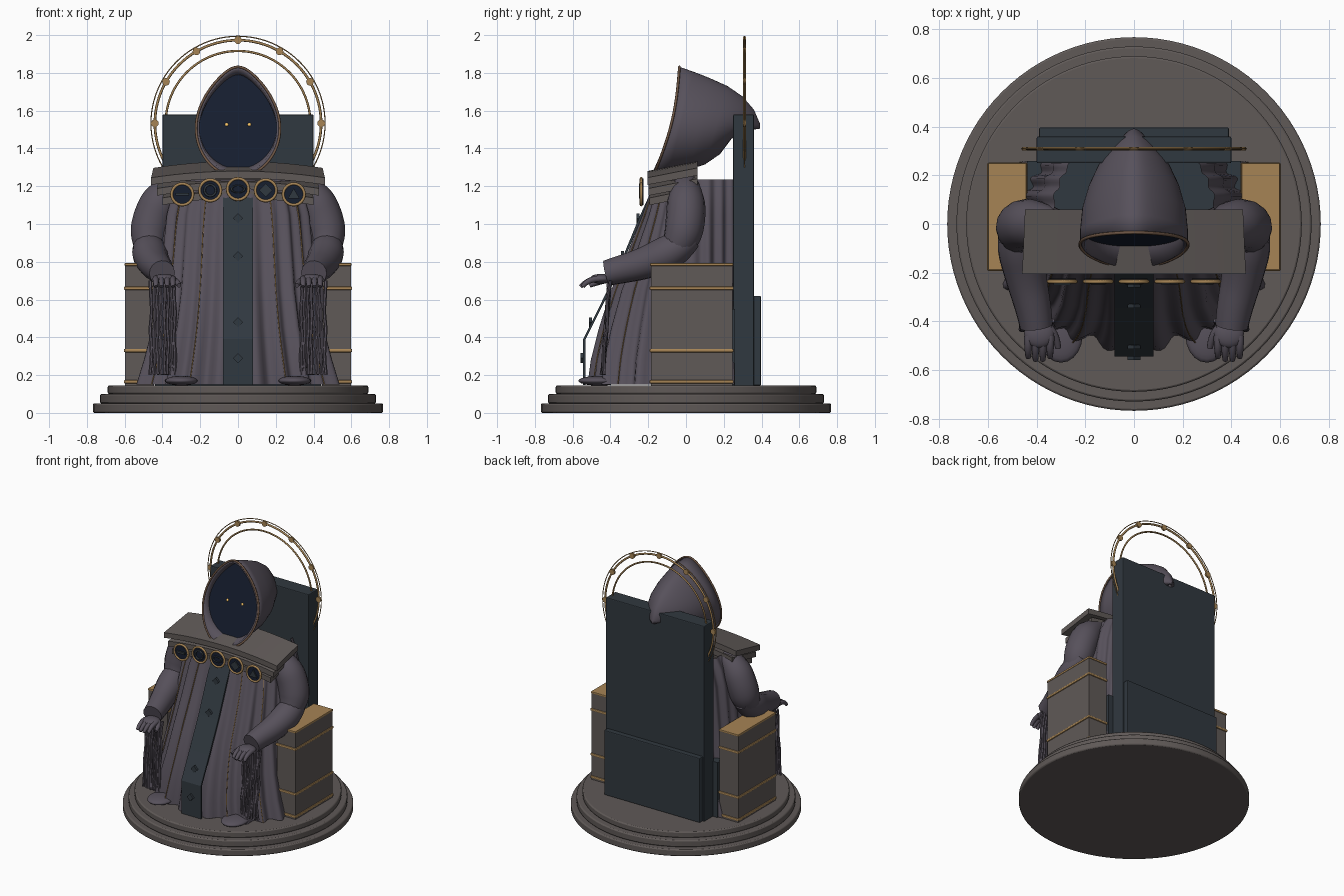
import bpy, bmesh, math
from math import sin, cos, pi, radians
from mathutils import Vector, Matrix

if "Cube" in bpy.data.objects:
    bpy.data.objects.remove(bpy.data.objects["Cube"])


def material(name, rgb):
    m = bpy.data.materials.new(name)
    m.diffuse_color = (*rgb, 1)
    m.use_nodes = True
    m.node_tree.nodes["Principled BSDF"].inputs["Base Color"].default_value = m.diffuse_color
    return m


CLOTH = material("cloth", (.095, .082, .105))
STONE = material("stone", (.115, .10, .095))
SLATE = material("slate", (.03, .04, .05))
GOLD = material("gold", (.38, .23, .09))
VOID = material("void", (.008, .013, .028))
GLOW = material("glow", (1, .6, .15))


def finish(ob, mat, smooth=None, bevel=0):
    if not ob.data.materials:
        ob.data.materials.append(mat)
    bpy.ops.object.select_all(action='DESELECT')
    bpy.context.view_layer.objects.active = ob
    ob.select_set(True)
    if bevel:
        b = ob.modifiers.new("bevel", 'BEVEL')
        b.width, b.segments = bevel, 2
    if smooth:
        bpy.ops.object.shade_smooth_by_angle(angle=radians(smooth))
    return ob


def mesh(name, verts, faces, mat, smooth=None):
    me = bpy.data.meshes.new(name)
    me.from_pydata(verts, [], faces)
    bm = bmesh.new()
    bm.from_mesh(me)
    bmesh.ops.recalc_face_normals(bm, faces=bm.faces)
    bm.to_mesh(me)
    bm.free()
    ob = bpy.data.objects.new(name, me)
    bpy.context.collection.objects.link(ob)
    return finish(ob, mat, smooth)


def loft(name, rings, mat, closed=True, caps=False, smooth=50):
    n = len(rings[0])
    faces = [(r * n + i, r * n + (i + 1) % n, (r + 1) * n + (i + 1) % n, (r + 1) * n + i)
             for r in range(len(rings) - 1) for i in range(n if closed else n - 1)]
    if caps:
        faces += [tuple(range(n)), tuple(range((len(rings) - 1) * n, len(rings) * n))]
    return mesh(name, [v for r in rings for v in r], faces, mat, smooth)


def box(name, x, y, z, mat, bevel=0):
    bpy.ops.mesh.primitive_cube_add(size=1, location=[(a + b) / 2 for a, b in (x, y, z)])
    ob = bpy.context.object
    ob.name = name
    ob.data.transform(Matrix.Diagonal([b - a for a, b in (x, y, z)] + [1]))
    return finish(ob, mat, bevel=bevel)


def disc(name, loc, r, depth, mat, sides=32, facing=True, bevel=0):
    bpy.ops.mesh.primitive_cylinder_add(vertices=sides, radius=r, depth=depth, location=loc,
                                        rotation=(pi / 2 if facing else 0, 0, 0))
    bpy.context.object.name = name
    return finish(bpy.context.object, mat, 40, bevel)


def ring(name, loc, r, minor, mat, segs=64):
    bpy.ops.mesh.primitive_torus_add(location=loc, rotation=(pi / 2, 0, 0), major_radius=r,
                                     minor_radius=minor, major_segments=segs, minor_segments=8)
    bpy.context.object.name = name
    return finish(bpy.context.object, mat, 60)


def ball(name, loc, size, mat):
    bpy.ops.mesh.primitive_uv_sphere_add(segments=20, ring_count=12, radius=1, location=loc)
    bpy.context.object.name = name
    bpy.context.object.data.transform(Matrix.Diagonal((*size, 1)))
    return finish(bpy.context.object, mat, 60)


def tube(name, pts, radii, mat, cyclic=False, res=3):
    cu = bpy.data.curves.new(name, 'CURVE')
    cu.dimensions, cu.bevel_depth, cu.bevel_resolution, cu.use_fill_caps = '3D', 1, res, True
    sp = cu.splines.new('NURBS')
    sp.points.add(len(pts) - 1)
    for i, (p, q) in enumerate(zip(sp.points, pts)):
        p.co = (*q, 1)
        p.radius = radii[i] if isinstance(radii, (list, tuple)) else radii
    sp.order_u, sp.use_endpoint_u, sp.use_cyclic_u, sp.resolution_u = 3, True, cyclic, 5
    ob = bpy.data.objects.new(name, cu)
    bpy.context.collection.objects.link(ob)
    cu.materials.append(mat)
    finish(ob, mat)
    bpy.ops.object.convert(target='MESH')
    return finish(bpy.context.object, mat, 50)


# stepped round dais
for i, (r, z0, z1) in enumerate([(.768, 0, .05), (.73, .05, .10), (.69, .10, .145)]):
    disc(f"dais_step_{i}", (0, 0, (z0 + z1) / 2), r, z1 - z0, STONE, 96, False, .008)

# throne
box("throne_back", (-.40, .40), (.25, .36), (.14, 1.58), SLATE, .006)
box("throne_back_lower_panel", (-.39, .39), (.35, .397), (.145, .62), SLATE, .006)
box("seat", (-.44, .44), (-.15, .26), (.14, .55), SLATE)
for s in (-1, 1):
    xs = sorted((s * .445, s * .597))
    box("armrest", xs, (-.185, .245), (.14, .78), STONE)
    box("armrest_cap", (xs[0] - .003, xs[1] + .003), (-.19, .25), (.778, .793), GOLD, .004)
    for z in (.165, .33, .66):
        box("armrest_band", (xs[0] - .007, xs[1] + .007), (-.193, .252), (z - .009, z + .009), GOLD, .006)

# halo with beads
for n, (r, m) in enumerate([(.461, .003), (.44, .007), (.383, .006)]):
    ring(f"halo_ring_{n}", (0, .31, 1.533), r, m, GOLD, 96)
for a in range(0, 181, 30):
    disc("halo_bead", (.44 * cos(radians(a)), .31, 1.533 + .44 * sin(radians(a))), .02, .014, GOLD, 20)

# pleated robe: levels of (z, half width, front y)
LEVELS = [(.15, .56, -.50), (.28, .52, -.485), (.45, .475, -.445), (.65, .44, -.385),
          (.85, .42, -.30), (1.05, .40, -.225), (1.16, .37, -.19), (1.235, .33, -.165)]


def robe_point(a, lv, out=0):
    z, rx, yf = lv
    k = 1 + out + .035 * (1.3 - z * .6) * (cos(26 * a) + .4 * sin(11 * a))
    p, q = cos(a), sin(a)
    x = math.copysign(abs(p) ** .8, p) * rx * k
    y = .03 + math.copysign(abs(q) ** .85, q) * (.03 - yf if q < 0 else .30) * k
    return (x, min(y, .27), z)


loft("robe", [[robe_point(2 * pi * i / 208, lv) for i in range(208)] for lv in LEVELS], CLOTH, smooth=60)
for a in (-42, -69, -111, -138):
    tube("robe_seam", [robe_point(radians(a), lv, .012) for lv in LEVELS[:-1]], .003, GOLD, res=1)

# front panel hanging down the robe, with diamond studs
PANEL = [(-.545, .148), (-.545, .39), (-.45, .58), (-.345, .80), (-.25, 1.03), (-.20, 1.14)]
loft("front_panel", [[(-.08, y, z), (.08, y, z), (.08, y + .014, z), (-.08, y + .014, z)] for y, z in PANEL],
     SLATE, caps=True, smooth=None)
for y, z in [(-.25, 1.03), (-.333, .83), (-.502, .48), (-.547, .29)]:
    disc("panel_stud", (0, y - .004, z), .026, .016, SLATE, 4).rotation_euler = (pi / 2, 0, 0)

# three stacked shoulder mantle layers, drooping at the ends
for n, (w, z0) in enumerate([(.40, 1.155), (.43, 1.205), (.46, 1.262)]):
    rings = []
    for i in range(17):
        u = -1 + i / 8
        z = z0 - .035 * u * u
        yf = -.205 + .012 * (2 - n) * .5
        rings.append([(u * w, yf, z - .02), (u * w, yf, z + .018), (u * (w - .012), .06, z + .07), (u * (w - .012), .06, z + .03)])
    loft(f"mantle_layer_{n}", rings, STONE, caps=True, smooth=30)

# medallions with a different emblem each
for i, x in enumerate((-.295, -.147, 0, .147, .295)):
    z = 1.185 - .32 * x * x
    ring("medallion_rim", (x, -.237, z), .056, .008, GOLD, 32)
    disc("medallion_plate", (x, -.232, z), .056, .014, VOID)
    if i == 0:
        box("emblem_bar", (x - .035, x + .035), (-.25, -.235), (z - .007, z + .007), SLATE)
    elif i == 1:
        ring("emblem_ring", (x, -.242, z), .03, .006, SLATE, 24)
    elif i == 2:
        ring("emblem_oval", (x, -.242, z), .034, .006, SLATE, 24).scale = (1, .55, 1)
    else:
        e = disc("emblem_diamond" if i == 3 else "emblem_triangle", (x, -.242, z - .004 * (i == 4)), .036, .012, SLATE, 7 - i if i == 3 else 3)
        e.rotation_euler = (pi / 2, 0, 0)

# arms, hands, hanging strands and feet on both sides
for s in (-1, 1):
    def m(pts):
        return [(s * x, y, z) for x, y, z in pts]
    tube("upper_sleeve", m([(.31, 0, 1.22), (.40, 0, 1.15), (.455, .0, 1.03), (.475, -.02, .92), (.465, -.07, .85)]),
         [.06, .10, .105, .10, .07], CLOTH, res=6)
    tube("forearm_sleeve", m([(.475, .03, .93), (.475, -.06, .86), (.445, -.22, .79), (.41, -.36, .755), (.402, -.42, .74)]),
         [.06, .10, .085, .073, .068], CLOTH, res=6)
    ball("palm", (s * .39, -.45, .71), (.062, .06, .026), CLOTH)
    for k in range(4):
        x = .345 + k * .03
        tip = -.565 + .012 * abs(k - 1.5)
        tube("finger", m([(x, -.46, .71), (x, -.52, .708), (x, tip, .668)]), [.018, .016, .011], CLOTH)
    tube("thumb", m([(.35, -.43, .705), (.318, -.46, .695), (.312, -.51, .675)]), [.02, .017, .012], CLOTH)
    for k in range(8):
        x = .335 + k * .018
        tube("hanging_strand", m([(x + .006 * sin(j * 2.2 + k), -.405 - .012 * j * .5 + .008 * cos(j * 2 + k), .70 - j * .083)
                                  for j in range(7)]), .009, CLOTH, res=1)
    ball("foot", (s * .30, -.46, .17), (.088, .11, .026), CLOTH)

# hood: sections of (top y, top z, bottom y, bottom z, half width)
HOOD = [(-.035, 1.832, -.175, 1.25, .232), (.04, 1.806, -.09, 1.275, .232), (.12, 1.775, .02, 1.29, .222),
        (.22, 1.73, .10, 1.315, .195), (.30, 1.675, .18, 1.37, .155), (.36, 1.605, .24, 1.45, .10),
        (.392, 1.53, .31, 1.495, .05), (.393, 1.505, .36, 1.50, .015)]


def teardrop(ty, tz, by, bz, w, n=48):
    out = []
    for i in range(n):
        a = 2 * pi * i / n
        t = (1 - cos(a)) / 2
        bow = -.03 * sin(pi * t) if ty < 0 else 0
        out.append((w * sin(a) * (1 - .4 * (1 - t) ** 3), ty + (by - ty) * t - bow, tz + (bz - tz) * t))
    return out


hood = loft("hood", [teardrop(*h) for h in HOOD], CLOTH, smooth=50)
sol = hood.modifiers.new("thickness", 'SOLIDIFY')
sol.thickness, sol.offset = .018, -1
tube("hood_piping", teardrop(*HOOD[0]), .007, material("trim", (.16, .095, .06)), cyclic=True, res=2)

# shadowed face and eyes
face = teardrop(.03, 1.79, -.10, 1.265, .215)
mesh("shadow_face", face, [tuple(range(len(face)))], VOID)
for s in (-1, 1):
    ball("eye", (s * .06, -.03, 1.525), (.011, .01, .011), GLOW)
